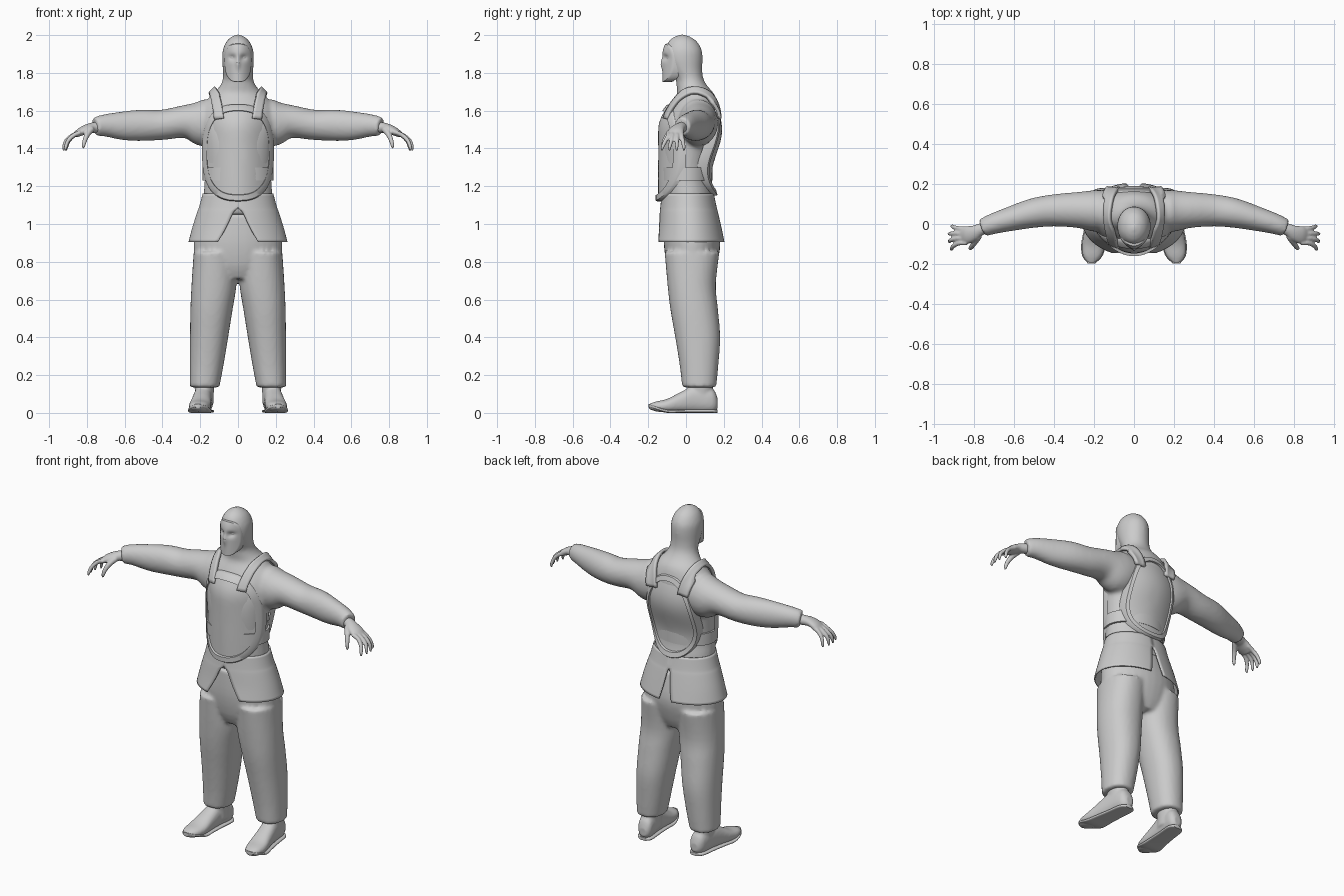
import bpy, bmesh, math
from mathutils import Vector

if "Cube" in bpy.data.objects:
    bpy.data.objects.remove(bpy.data.objects["Cube"])

X, Y, Z = Vector((1, 0, 0)), Vector((0, 1, 0)), Vector((0, 0, 1))


def spow(v, e):
    return math.copysign(abs(v) ** (2 / e), v)


def smooth_rings(rings, steps=4):
    """Catmull-Rom interpolation of every ring component."""
    out = []
    n = len(rings)
    for i in range(n - 1):
        p0, p1, p2, p3 = (rings[min(max(j, 0), n - 1)] for j in range(i - 1, i + 3))
        for k in range(steps):
            t = k / steps
            out.append([b + .5 * t * (c - a + t * (2 * a - 5 * b + 4 * c - d + t * (3 * (b - c) + d - a)))
                        for a, b, c, d in zip(p0, p1, p2, p3)])
    return out + [list(rings[-1])]


def loft(bm, rings, ref=Y, axis=None, exp=2.0, seg=32, steps=4):
    """Skin of rings (x, y, z, radius a, radius b), capped at both ends."""
    rs = smooth_rings(rings, steps)
    loops = []
    for i, (x, y, z, a, b) in enumerate(rs):
        t = axis
        if t is None:
            t = (Vector(rs[min(i + 1, len(rs) - 1)][:3]) - Vector(rs[max(i - 1, 0)][:3])).normalized()
        u = t.cross(ref).normalized()
        v = u.cross(t)
        loops.append([bm.verts.new(Vector((x, y, z)) + u * a * spow(math.cos(q), exp) + v * b * spow(math.sin(q), exp))
                      for q in (2 * math.pi * k / seg for k in range(seg))])
    skin(bm, loops)
    bm.faces.new(loops[0])
    bm.faces.new(loops[-1])


def skin(bm, loops, closed=True):
    for l0, l1 in zip(loops, loops[1:]):
        n = len(l0)
        for k in range(n if closed else n - 1):
            bm.faces.new((l0[k], l0[(k + 1) % n], l1[(k + 1) % n], l1[k]))


def finish(bm, name, voxel=0, smooth=0, mirror=False, wrap=None, thick=0, angle=50):
    bmesh.ops.recalc_face_normals(bm, faces=bm.faces)
    me = bpy.data.meshes.new(name)
    bm.to_mesh(me)
    bm.free()
    ob = bpy.data.objects.new(name, me)
    bpy.context.collection.objects.link(ob)
    bpy.ops.object.select_all(action='DESELECT')
    ob.select_set(True)
    bpy.context.view_layer.objects.active = ob
    for p in me.polygons:
        p.use_smooth = True
    if voxel:
        m = ob.modifiers.new("fuse", 'REMESH')
        m.mode, m.voxel_size, m.use_smooth_shade = 'VOXEL', voxel, True
    if smooth:
        m = ob.modifiers.new("soften", 'SMOOTH')
        m.factor, m.iterations = .5, smooth
    if wrap:
        m = ob.modifiers.new("wrap", 'SHRINKWRAP')
        m.target, m.wrap_mode, m.offset = wrap, 'ABOVE_SURFACE', .014
    if thick:
        m = ob.modifiers.new("thickness", 'SOLIDIFY')
        m.thickness, m.offset = thick, 0
    if mirror:
        ob.modifiers.new("mirror", 'MIRROR')
    if not voxel:
        bpy.ops.object.shade_smooth_by_angle(angle=math.radians(angle))
    return ob


def plate(name, zc, rx, rz, face, yfun, rows, exp, taper=0):
    """Rounded shield; rows are (scale, outward offset) from centre to edge."""
    bm = bmesh.new()
    loops = []
    for s, off in rows:
        loop = []
        for k in range(64):
            q = 2 * math.pi * k / 64
            w = spow(math.sin(q), exp)
            x, z = s * rx * spow(math.cos(q), exp) * (1 + taper * w), zc + s * rz * w
            loop.append(bm.verts.new((x, yfun(x, z) + face * off, z)))
        loops.append(loop)
    skin(bm, loops)
    bm.faces.new(loops[0])
    return finish(bm, name, angle=40)


# jacket, sleeves and hood fused into one soft surface
bm = bmesh.new()
loft(bm, [(0, .015, 1.05, .185, .12), (0, .01, 1.15, .183, .132), (0, 0, 1.25, .176, .125),
          (0, .005, 1.4, .186, .14), (0, .02, 1.5, .2, .147), (0, .035, 1.58, .2, .14),
          (0, .045, 1.64, .178, .12), (0, .05, 1.69, .132, .098), (0, .032, 1.73, .096, .082),
          (0, .018, 1.77, .08, .074), (0, .0, 1.82, .081, .086), (0, -.01, 1.87, .084, .098),
          (0, -.013, 1.92, .081, .097), (0, -.017, 1.965, .062, .076), (0, -.02, 1.99, .036, .045),
          (0, -.02, 2.003, .008, .01)], axis=Z)
for s in (-1, 1):
    arm = [(.08, .06, 1.56, .1, .1), (.18, .065, 1.535, .105, .125), (.28, .07, 1.542, .09, .088),
           (.4, .068, 1.525, .08, .08), (.5, .055, 1.523, .074, .083), (.6, .03, 1.52, .063, .077),
           (.7, .002, 1.522, .052, .06), (.757, -.02, 1.515, .045, .05)]
    loft(bm, [(s * r[0], *r[1:]) for r in arm], ref=Z)
jacket = finish(bm, "jacket_and_hood", voxel=.011, smooth=5)

# split jacket skirt, one half mirrored
bm = bmesh.new()
loops = []
for z, cy, rx, ry, gf, gb in smooth_rings([(1.16, .01, .183, .134, 0, 0), (1.09, .013, .202, .145, 0, 0),
                                           (1.06, .015, .213, .151, .12, .05), (.98, .02, .238, .165, .27, .1),
                                           (.905, .022, .258, .18, .43, .16)]):
    qs = [max(gf, 0) + (math.pi - max(gb, 0) - max(gf, 0)) * k / 32 for k in range(33)]
    loops.append([bm.verts.new((rx * math.sin(q), cy - ry * math.cos(q), z)) for q in qs])
skin(bm, loops, closed=False)
finish(bm, "jacket_skirt", mirror=True, thick=.008)

# trousers
bm = bmesh.new()
loft(bm, [(0, .03, .71, .14, .1), (0, .03, .78, .215, .13), (0, .032, .9, .235, .15),
          (0, .02, 1.05, .2, .135)], axis=Z)
for s in (-1, 1):
    leg = [(.177, .07, .135, .078, .09), (.166, .069, .25, .089, .102), (.153, .062, .4, .101, .119),
           (.14, .043, .55, .112, .126), (.127, .03, .68, .119, .128), (.12, .032, .85, .115, .145)]
    loft(bm, [(s * r[0], *r[1:]) for r in leg], axis=Z, exp=2.2)
finish(bm, "trousers", voxel=.011, smooth=4)

# shoes
foot = [(.168, .05, .022, .025), (.14, .065, .044, .063), (.05, .073, .048, .072), (-.03, .055, .053, .054),
        (-.1, .038, .058, .036), (-.16, .034, .047, .026), (-.198, .034, .016, .012)]
side = lambda y: .185 - .11 * (y - .05)
bm = bmesh.new()
loft(bm, [(side(y), y, z, w, h) for y, z, w, h in foot], ref=Z, axis=-Y, exp=2.3)
loft(bm, [(.178, .075, .05, .05, .07), (.178, .075, .11, .05, .065), (.178, .075, .165, .055, .07)], axis=Z)
finish(bm, "shoe", voxel=.007, smooth=4, mirror=True)
bm = bmesh.new()
loft(bm, [(side(y), y, .009 + .3 * max(0, -.1 - y), w * 1.07, .009) for y, z, w, h in foot],
     ref=Z, axis=-Y, exp=3.5)
finish(bm, "shoe_sole", mirror=True)

# hands with curled fingers
bm = bmesh.new()
loft(bm, [(.72, -.012, 1.513, .03, .03), (.765, -.027, 1.51, .03, .028), (.8, -.045, 1.503, .038, .024),
          (.835, -.055, 1.487, .044, .021), (.862, -.06, 1.47, .04, .014)], ref=Z)
for i in range(4):
    y = -.023 - .024 * i
    reach = (.0, .014, .014, .004)[i]
    tip = y + .012 - .014 * i
    loft(bm, [(.835, y, 1.485, .012, .012), (.87 + reach * .5, y, 1.468, .012, .012),
              (.897 + reach, (y + tip) / 2, 1.438, .011, .011), (.908 + reach, tip, 1.405, .009, .009),
              (.908 + reach, tip, 1.387, .004, .004)], ref=Y, seg=12)
loft(bm, [(.775, -.06, 1.503, .018, .018), (.797, -.093, 1.475, .015, .015), (.812, -.115, 1.44, .012, .012),
          (.818, -.122, 1.412, .009, .009), (.818, -.122, 1.4, .004, .004)], ref=X, seg=12)
finish(bm, "hand", voxel=.005, smooth=3, mirror=True)

# face mask with brow, eye hollows and nose
def mask_y(x, z):
    eye = .014 * math.exp(-((abs(x) - .03) / .02) ** 2 - ((z - 1.88) / .016) ** 2)
    nose = .01 * math.exp(-(x / .012) ** 2 - ((z - 1.85) / .03) ** 2)
    return -.124 + 11 * x * x + eye - nose + 5 * max(0, z - 1.9) ** 2
plate("face_mask", 1.853, .07, .1, -1, mask_y,
      [(s / 14, 0) for s in range(1, 15)] + [(1.02, -.008), (1, -.05)], 2.7, taper=.07)

# breastplate and backplate with raised rims
rim = [(.15, 0), (.3, 0), (.45, 0), (.6, 0), (.75, 0), (.86, 0), (.87, .014), (.98, .014), (1, .006), (1, -.025)]
plate("breastplate", 1.377, .19, .257, -1,
      lambda x, z: -.147 + 3.4 * x * x + 3.5 * max(0, z - 1.5) ** 2, rim, 2.6)
plate("backplate", 1.4, .16, .25, 1,
      lambda x, z: .163 + .028 * math.cos((z - 1.5) * 4 * math.pi) - 1.7 * x * x,
      rim[:-1] + [(1, -.04)], 2.3, taper=-.08)

# shoulder straps laid over the jacket
bm = bmesh.new()
loops = []
for i in range(25):
    a = math.pi * i / 24
    loops.append([bm.verts.new((.105 + .03 * math.sin(a) + w, .04 - .16 * math.cos(a), 1.56 + .15 * math.sin(a)))
                  for w in (-.03, -.015, 0, .015, .03)])
skin(bm, loops, closed=False)
finish(bm, "shoulder_strap", mirror=True, wrap=jacket, thick=.018)

# waist strap
bm = bmesh.new()
loft(bm, [(0, .002, 1.23, .187, .137), (0, .002, 1.3, .187, .138)], axis=Z, seg=64, steps=1)
finish(bm, "waist_strap")
